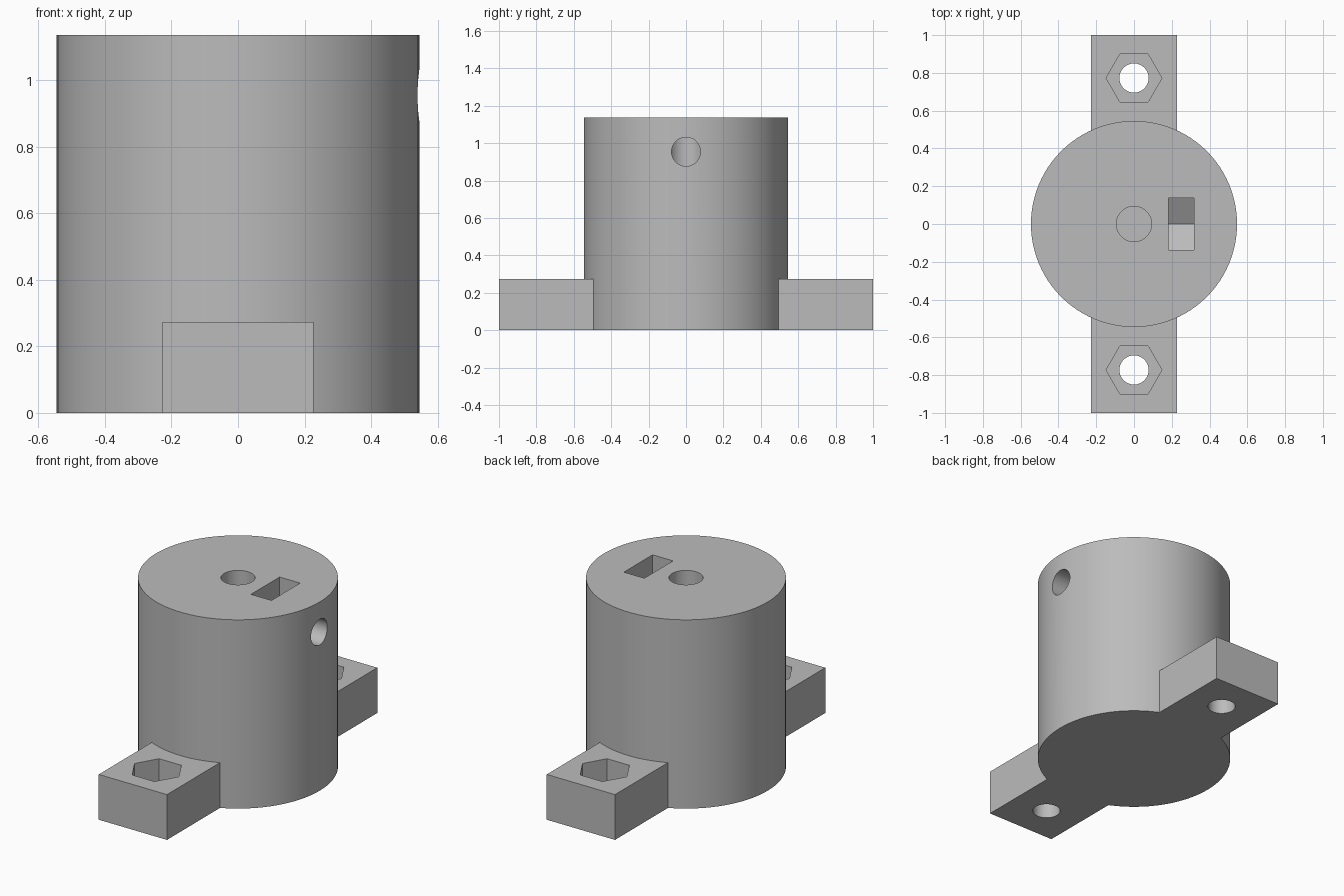
import bpy, bmesh, math
from mathutils import Matrix, Vector

if "Cube" in bpy.data.objects:
    bpy.data.objects.remove(bpy.data.objects["Cube"], do_unlink=True)

grey = bpy.data.materials.new("plain grey")
grey.use_nodes = True
grey.diffuse_color = (0.5, 0.5, 0.5, 1)
grey.node_tree.nodes["Principled BSDF"].inputs["Base Color"].default_value = (0.5, 0.5, 0.5, 1)

MM = 2 / 88          # design unit: the part is 88 units long
SIDES = 96


def ngon(radius, sides):
    return [(radius * math.cos(math.tau * i / sides), radius * math.sin(math.tau * i / sides))
            for i in range(sides)]


def rect(w, d):
    return [(-w / 2, -d / 2), (w / 2, -d / 2), (w / 2, d / 2), (-w / 2, d / 2)]


def prism(name, profile, height, location, along_x=False):
    """Extrude a profile upward, or along +x with profile x pointing up."""
    bm = bmesh.new()
    base = bm.faces.new([bm.verts.new((x, y, 0)) for x, y in profile])
    top = bmesh.ops.extrude_face_region(bm, geom=[base])["geom"]
    bmesh.ops.translate(bm, vec=(0, 0, height),
                        verts=[v for v in top if isinstance(v, bmesh.types.BMVert)])
    if along_x:
        bm.transform(Matrix.Rotation(math.pi / 2, 4, 'Y'))
    bm.transform(Matrix.Translation(Vector(location)))
    bm.transform(Matrix.Scale(MM, 4))
    bmesh.ops.recalc_face_normals(bm, faces=bm.faces)
    mesh = bpy.data.meshes.new(name)
    bm.to_mesh(mesh)
    bm.free()
    mesh.materials.append(grey)
    ob = bpy.data.objects.new(name, mesh)
    bpy.context.collection.objects.link(ob)
    return ob


def combine(target, other, operation):
    """Apply a boolean and discard the helper."""
    mod = target.modifiers.new(operation.lower(), 'BOOLEAN')
    mod.operation, mod.object, mod.solver = operation, other, 'EXACT'
    bpy.context.view_layer.objects.active = target
    bpy.ops.object.modifier_apply(modifier=mod.name)
    bpy.data.objects.remove(other, do_unlink=True)


# Round body with a bar below it that forms both mounting feet
body = prism("mounting_body", ngon(24, SIDES), 50, (0, 0, 0))
combine(body, prism("feet_bar", rect(20, 88), 12, (0, 0, 0)), 'UNION')

# Bolt holes and hexagonal nut pockets in the feet
for side in (-1, 1):
    combine(body, prism("bolt_hole", ngon(3.4, 48), 20, (0, 34 * side, -4)), 'DIFFERENCE')
    combine(body, prism("nut_pocket", ngon(6.5, 6), 10, (0, 34 * side, 6)), 'DIFFERENCE')

# Blind shaft bore, clamp screw hole and drop-in nut slot with pointed floor
combine(body, prism("shaft_bore", ngon(4.1, 64), 30, (0, 0, 25)), 'DIFFERENCE')
combine(body, prism("screw_hole", ngon(3.4, 48), 30, (0, 0, 42), True), 'DIFFERENCE')
tip = 12 / math.sqrt(3)
slot = [(tip, 0), (tip / 2, 6), (-12, 6), (-12, -6), (tip / 2, -6)]
combine(body, prism("nut_slot", slot, 6, (8, 0, 42), True), 'DIFFERENCE')

# Smooth round walls, crisp edges
bpy.ops.object.select_all(action='DESELECT')
body.select_set(True)
bpy.context.view_layer.objects.active = body
bpy.ops.object.shade_smooth_by_angle(angle=math.radians(30))
